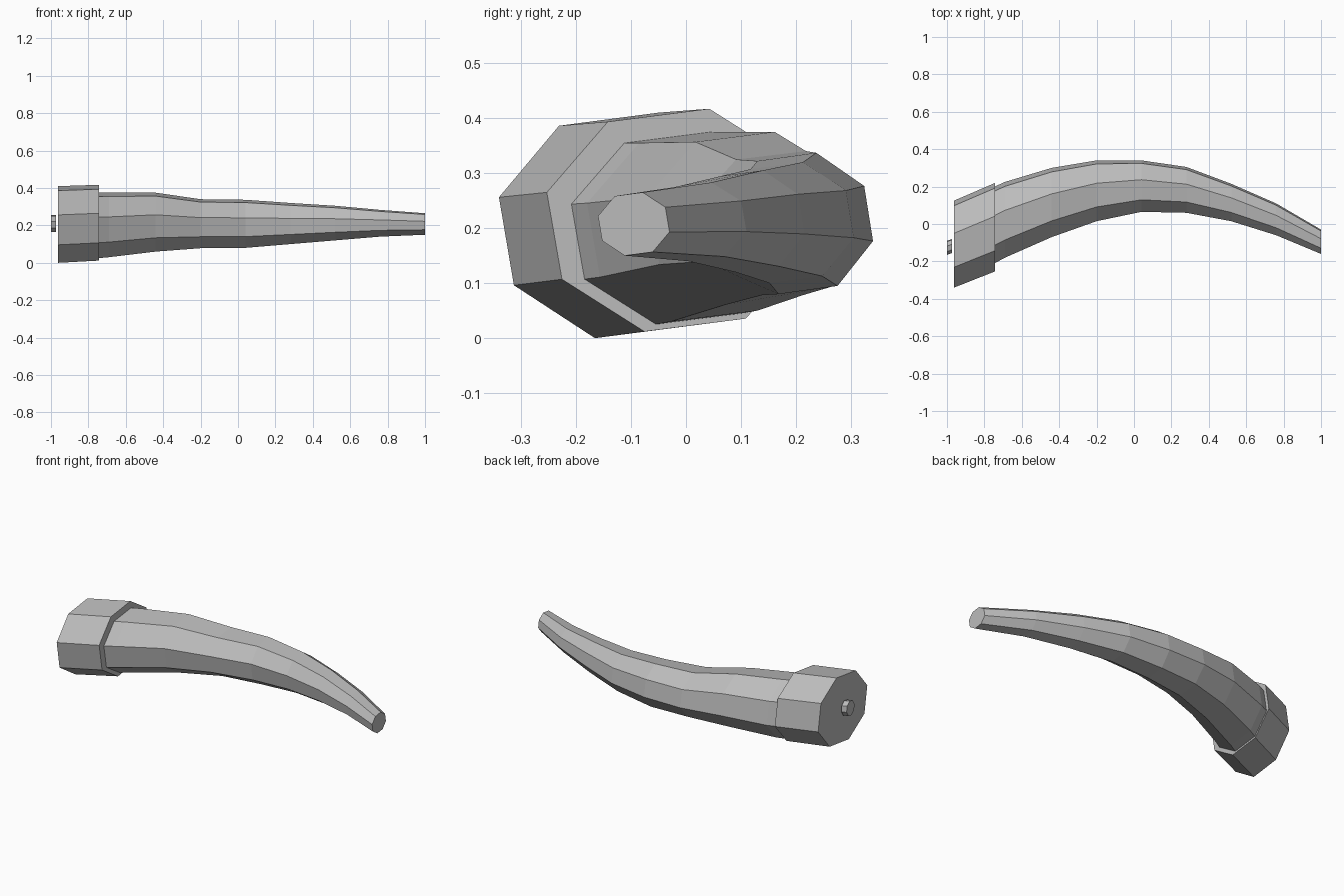
import bpy, bmesh, math

if "Cube" in bpy.data.objects:
    bpy.data.objects.remove(bpy.data.objects["Cube"])

grey = bpy.data.materials.new("horn grey")
grey.diffuse_color = (0.5, 0.5, 0.5, 1)
grey.use_nodes = True
grey.node_tree.nodes["Principled BSDF"].inputs["Base Color"].default_value = grey.diffuse_color


def loft(name, sections, phase=31):
    """Eight-sided loft along x; each section is x, ymin, ymax, zmin, zmax."""
    angles = [math.radians(phase + 45 * k) for k in range(8)]
    cmax = max(math.cos(a) for a in angles)
    smax = max(math.sin(a) for a in angles)
    bm = bmesh.new()
    rings = []
    for x, y0, y1, z0, z1 in sections:
        cy, cz = (y0 + y1) / 2, (z0 + z1) / 2
        ry, rz = (y1 - y0) / 2 / cmax, (z1 - z0) / 2 / smax
        rings.append([bm.verts.new((x, cy + ry * math.cos(a), cz + rz * math.sin(a)))
                      for a in angles])
    for a, b in zip(rings, rings[1:]):
        for k in range(8):
            j = (k + 1) % 8
            bm.faces.new((a[k], a[j], b[j], b[k]))
    bm.faces.new(rings[0])
    bm.faces.new(rings[-1])
    bmesh.ops.recalc_face_normals(bm, faces=bm.faces)
    mesh = bpy.data.meshes.new(name)
    bm.to_mesh(mesh)
    bm.free()
    mesh.materials.append(grey)
    obj = bpy.data.objects.new(name, mesh)
    bpy.context.collection.objects.link(obj)
    return obj


# curved, tapering horn
loft("horn_body", [
    (-0.745, -0.21, 0.20, 0.025, 0.375),
    (-0.69, -0.18, 0.225, 0.03, 0.375),
    (-0.44, -0.07, 0.30, 0.06, 0.375),
    (-0.20, 0.015, 0.34, 0.078, 0.34),
    (0.04, 0.065, 0.34, 0.08, 0.337),
    (0.28, 0.06, 0.305, 0.10, 0.32),
    (0.52, 0.015, 0.215, 0.12, 0.305),
    (0.76, -0.06, 0.11, 0.14, 0.283),
    (1.00, -0.16, -0.03, 0.15, 0.265)])

# wide collar capping the thick end
loft("end_cap", [(-0.962, -0.34, 0.125, 0.0, 0.41),
                 (-0.742, -0.253, 0.22, 0.012, 0.417)])

# small stud behind the cap
loft("end_stud", [(-1.0, -0.165, -0.09, 0.165, 0.255),
                  (-0.972, -0.155, -0.08, 0.165, 0.255)])
